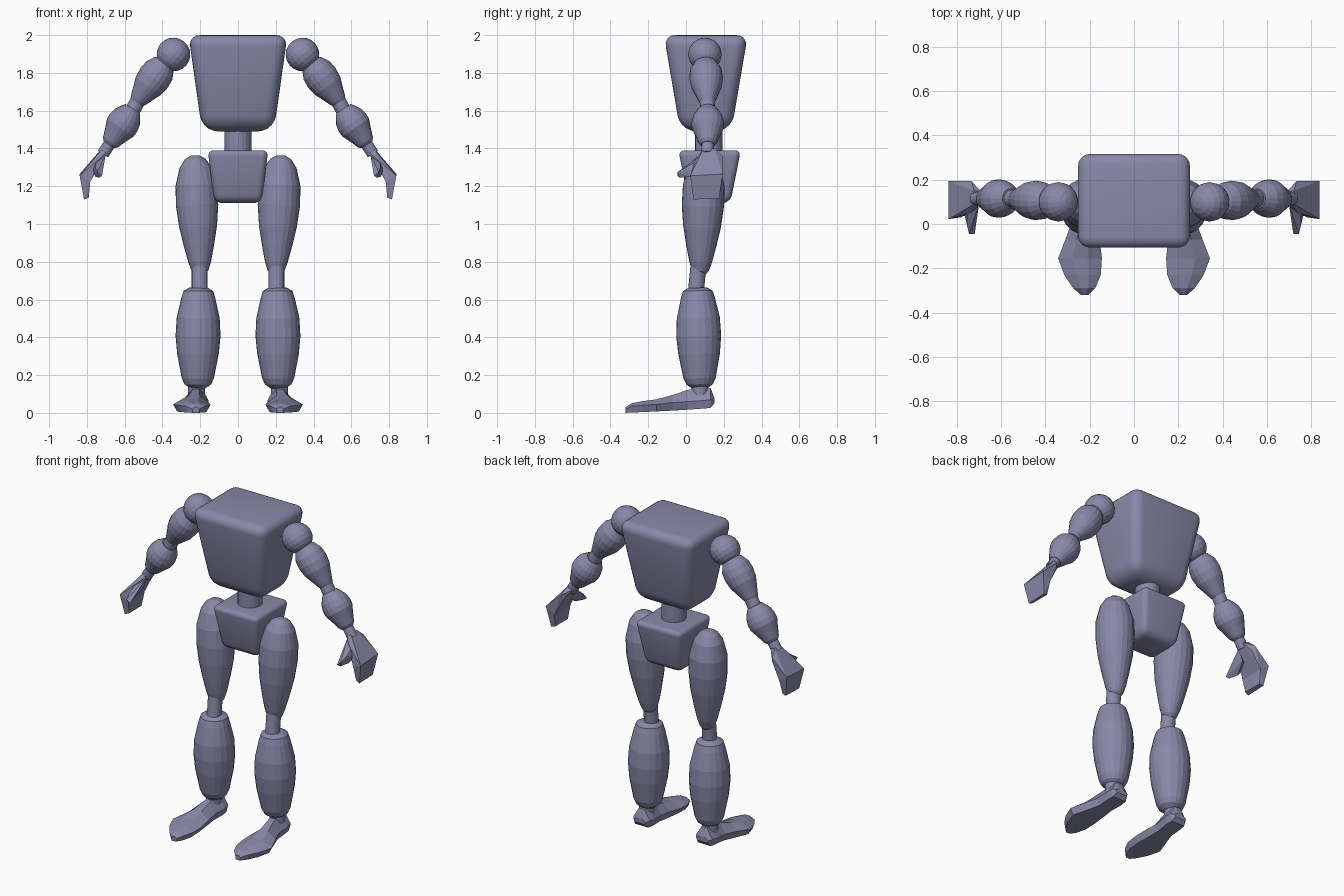
import bpy, bmesh
from math import cos, sin, pi
from mathutils import Vector

cube = bpy.data.objects.get("Cube")
if cube:
    bpy.data.objects.remove(cube, do_unlink=True)

COLOR = (0.25, 0.25, 0.4, 1)
mat = bpy.data.materials.new("slate lavender")
mat.use_nodes = True
mat.diffuse_color = COLOR
mat.node_tree.nodes["Principled BSDF"].inputs["Base Color"].default_value = COLOR


def finish(name, bm):
    bmesh.ops.recalc_face_normals(bm, faces=bm.faces)
    mesh = bpy.data.meshes.new(name)
    bm.to_mesh(mesh)
    bm.free()
    mesh.materials.append(mat)
    ob = bpy.data.objects.new(name, mesh)
    bpy.context.collection.objects.link(ob)
    return ob


def loft(name, rings):
    """Skin a list of equal-length point rings and cap both ends."""
    bm = bmesh.new()
    vs = [[bm.verts.new(p) for p in ring] for ring in rings]
    n = len(vs[0])
    for a, b in zip(vs, vs[1:]):
        for i in range(n):
            j = (i + 1) % n
            bm.faces.new((a[i], a[j], b[j], b[i]))
    bm.faces.new(vs[0])
    bm.faces.new(vs[-1])
    return finish(name, bm)


def limb(name, start, end, profile, sides=20):
    """Turned shape along an axis; profile is (fraction, radius)."""
    a, b = Vector(start), Vector(end)
    axis = (b - a).normalized()
    v = axis.cross(Vector((0, 1, 0))).normalized()
    u = v.cross(axis)
    loft(name, [[a.lerp(b, t) + r * (u * cos(2 * pi * k / sides) + v * sin(2 * pi * k / sides))
                 for k in range(sides)] for t, r in profile])


def hull(name, points):
    bm = bmesh.new()
    for p in points:
        bm.verts.new(p)
    res = bmesh.ops.convex_hull(bm, input=bm.verts)
    loose = {g for g in res["geom_interior"] if isinstance(g, bmesh.types.BMVert)}
    bmesh.ops.delete(bm, geom=list(loose), context="VERTS")
    finish(name, bm)


def tapered_box(name, y, bottom, top, z0, z1, width):
    """Rounded box, narrower and rounder at the bottom."""
    corners = ((-1, -1), (1, -1), (1, 1), (-1, 1))
    ob = loft(name, [[(sx * hx, y + sy * hy, z) for sx, sy in corners]
                     for (hx, hy), z in ((bottom, z0), (top, z1))])
    mesh = ob.data
    weights = mesh.attributes.new("bevel_weight_edge", "FLOAT", "EDGE")
    for e in mesh.edges:
        zs = [mesh.vertices[i].co.z for i in e.vertices]
        weights.data[e.index].value = 1 if max(zs) < z1 - 0.01 else 0.7
    mod = ob.modifiers.new("rounding", "BEVEL")
    mod.limit_method = "WEIGHT"
    mod.width = width
    mod.segments = 5
    bpy.context.view_layer.objects.active = ob
    ob.select_set(True)
    bpy.ops.object.modifier_apply(modifier=mod.name)
    bpy.ops.object.shade_smooth_by_angle(angle=0.6)
    ob.select_set(False)


# Trunk
tapered_box("torso", 0.105, (0.19, 0.135), (0.262, 0.222), 1.49, 2.0, 0.085)
tapered_box("pelvis", 0.125, (0.125, 0.11), (0.16, 0.165), 1.11, 1.39, 0.045)
limb("waist", (0, 0.12, 1.33), (0, 0.12, 1.55), [(0, 0.072), (1, 0.072)])

BALL = [(0.5 - 0.5 * cos(pi * k / 10), 0.087 * sin(pi * k / 10) + 0.002) for k in range(11)]
THIGH = [(0, 0.025), (0.03, 0.055), (0.1, 0.085), (0.25, 0.11), (0.42, 0.112),
         (0.6, 0.1), (0.76, 0.08), (0.9, 0.06), (0.97, 0.045), (1, 0.03)]
SHIN = [(0, 0.05), (0.03, 0.078), (0.1, 0.09), (0.3, 0.114), (0.48, 0.119),
        (0.66, 0.11), (0.9, 0.085), (0.96, 0.07), (1, 0.04)]
UPPER = [(0, 0.03), (0.1, 0.062), (0.25, 0.084), (0.42, 0.089), (0.6, 0.082),
         (0.8, 0.06), (0.93, 0.046), (1, 0.035)]
FORE = [(0, 0.045), (0.06, 0.056), (0.22, 0.078), (0.38, 0.086), (0.52, 0.085),
        (0.72, 0.066), (0.93, 0.048), (1, 0.035)]
# Foot stations: y, inner x, outer x, bottom z, side z, top z
FOOT = [(-0.32, 0.205, 0.24, 0, 0.02, 0.03), (-0.29, 0.175, 0.275, 0.002, 0.035, 0.05),
        (-0.23, 0.15, 0.315, 0.004, 0.04, 0.062), (-0.155, 0.145, 0.343, 0.008, 0.045, 0.072),
        (-0.07, 0.155, 0.31, 0.012, 0.055, 0.095), (0.01, 0.165, 0.28, 0.017, 0.06, 0.122),
        (0.09, 0.155, 0.28, 0.023, 0.065, 0.138), (0.13, 0.16, 0.275, 0.026, 0.07, 0.132),
        (0.15, 0.175, 0.26, 0.05, 0.065, 0.08)]

for s, side in ((1, "left_"), (-1, "right_")):
    def at(x, y, z):
        return (s * x, y, z)

    # Leg
    limb(side + "thigh", at(0.228, 0.1, 1.362), at(0.2, 0.075, 0.735), THIGH)
    limb(side + "knee", at(0.203, 0.068, 0.8), at(0.203, 0.05, 0.62), [(0, 0.042), (1, 0.042)])
    limb(side + "shin", at(0.21, 0.062, 0.662), at(0.213, 0.073, 0.13), SHIN)
    limb(side + "ankle", at(0.22, 0.075, 0.18), at(0.22, 0.075, 0.09), [(0, 0.045), (1, 0.045)])

    # Foot
    rings = []
    for y, x0, x1, zb, zs, zt in FOOT:
        w = x1 - x0
        rings.append([at(x, y, z) for x, z in (
            (x0 + w * 0.1, zb), (x1 - w * 0.1, zb), (x1, zs), (x1 - w * 0.33, zt),
            (x0 + w * 0.33, zt), (x0, zs))])
    loft(side + "foot", rings)

    # Arm
    limb(side + "shoulder", at(0.285, 0.1, 1.965), at(0.398, 0.1, 1.83), BALL)
    limb(side + "upper_arm", at(0.375, 0.102, 1.87), at(0.54, 0.113, 1.64), UPPER)
    limb(side + "elbow", at(0.515, 0.113, 1.68), at(0.575, 0.115, 1.57), [(0, 0.04), (1, 0.04)])
    limb(side + "forearm", at(0.557, 0.115, 1.61), at(0.683, 0.115, 1.42), FORE)
    limb(side + "wrist", at(0.67, 0.115, 1.44), at(0.715, 0.115, 1.37), [(0, 0.032), (1, 0.032)])

    # Hand
    knuckles = [at(0.838, 0.022, 1.255), at(0.838, 0.195, 1.265),
                at(0.782, 0.03, 1.225), at(0.782, 0.19, 1.225)]
    hull(side + "palm", knuckles + [
        at(0.69, 0.09, 1.385), at(0.69, 0.145, 1.385), at(0.722, 0.09, 1.395),
        at(0.722, 0.15, 1.4), at(0.735, 0.195, 1.36), at(0.74, 0.05, 1.34),
        at(0.725, 0.06, 1.32), at(0.725, 0.18, 1.33)])
    hull(side + "fingers", knuckles + [
        at(0.815, 0.04, 1.13), at(0.815, 0.175, 1.135),
        at(0.79, 0.045, 1.14), at(0.79, 0.17, 1.14)])
    hull(side + "thumb", [
        at(0.7, 0.09, 1.37), at(0.75, 0.07, 1.34), at(0.725, 0.1, 1.3), at(0.775, 0.08, 1.29),
        at(0.755, 0.0, 1.3), at(0.715, 0.01, 1.29), at(0.745, -0.045, 1.275),
        at(0.72, -0.045, 1.255), at(0.735, -0.035, 1.245), at(0.755, 0.02, 1.25)])
